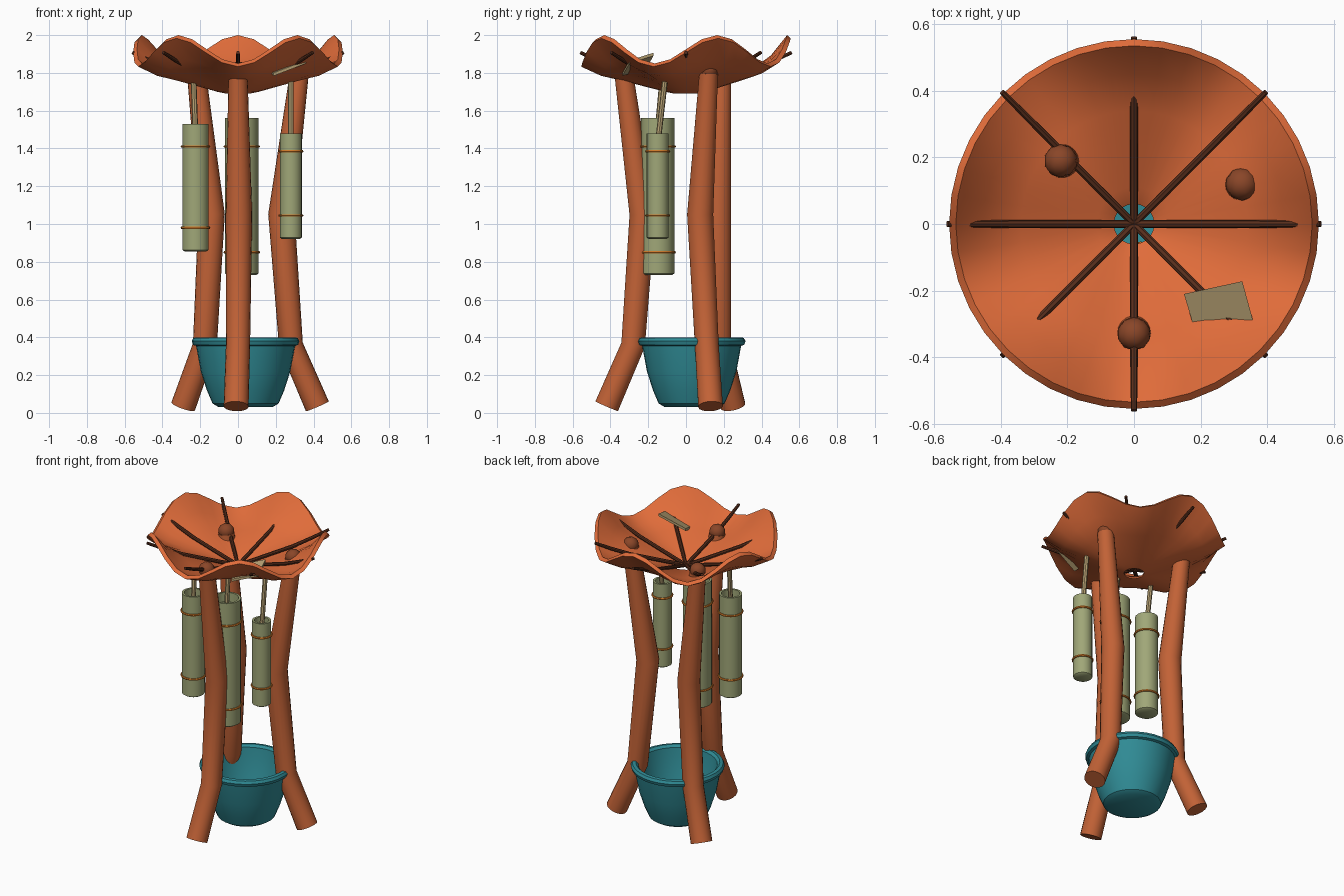
import bpy, bmesh, math
from mathutils import Vector, Matrix

if "Cube" in bpy.data.objects:
    bpy.data.objects.remove(bpy.data.objects["Cube"])


def mat(name, rgb):
    m = bpy.data.materials.new(name)
    lin = [(c / 255 / 12.92 if c < 11 else ((c / 255 + 0.055) / 1.055) ** 2.4) for c in rgb]
    m.diffuse_color = (*lin, 1)
    m.use_nodes = True
    m.node_tree.nodes["Principled BSDF"].inputs["Base Color"].default_value = m.diffuse_color
    return m


ORANGE = mat("canopy orange", (224, 108, 58))
WOOD = mat("leg wood", (194, 98, 54))
BROWN = mat("knob brown", (138, 70, 40))
DARK = mat("rib dark brown", (88, 46, 28))
TEAL = mat("basin teal", (48, 140, 150))
GREEN = mat("bamboo green", (160, 167, 120))
TIE = mat("tie amber", (205, 120, 40))
TAN = mat("tan", (184, 162, 116))


def finish(bm, name, material, angle=35):
    bmesh.ops.recalc_face_normals(bm, faces=bm.faces[:])
    me = bpy.data.meshes.new(name)
    bm.to_mesh(me)
    bm.free()
    me.materials.append(material)
    ob = bpy.data.objects.new(name, me)
    bpy.context.collection.objects.link(ob)
    bpy.ops.object.select_all(action='DESELECT')
    ob.select_set(True)
    bpy.context.view_layer.objects.active = ob
    bpy.ops.object.shade_smooth_by_angle(angle=math.radians(angle))
    return ob


def skin(bm, rings, caps=True, loop=False):
    """Bridge successive closed rings of vertices."""
    n = len(rings[0])
    pairs = list(zip(rings, rings[1:]))
    if loop:
        pairs.append((rings[-1], rings[0]))
    for a, b in pairs:
        for i in range(n):
            j = (i + 1) % n
            bm.faces.new((a[i], a[j], b[j], b[i]))
    if caps and not loop:
        bm.faces.new(rings[0])
        bm.faces.new(rings[-1])


def tube(name, pts, radii, material, sides=16):
    bm = bmesh.new()
    pts = [Vector(p) for p in pts]
    rings = []
    for k, p in enumerate(pts):
        d = (pts[min(k + 1, len(pts) - 1)] - pts[max(k - 1, 0)]).normalized()
        ref = Vector((0, 1, 0)) if abs(d.y) < 0.8 else Vector((1, 0, 0))
        u = d.cross(ref).normalized()
        v = d.cross(u)
        rings.append([bm.verts.new(p + radii[k] * (math.cos(a) * u + math.sin(a) * v))
                      for a in (2 * math.pi * i / sides for i in range(sides))])
    skin(bm, rings)
    return finish(bm, name, material)


def lathe(name, profile, material, centre=(0, 0), n=32, loop=False, wave=None):
    bm = bmesh.new()
    rings = []
    for r, z in profile:
        ring = []
        for i in range(n):
            a = 2 * math.pi * i / n
            dz = wave(r, a) if wave else 0
            ring.append(bm.verts.new((centre[0] + r * math.cos(a),
                                      centre[1] + r * math.sin(a), z + dz)))
        rings.append(ring)
    skin(bm, rings, loop=loop)
    return finish(bm, name, material)


# canopy: shallow dish with a drain hole and a five-wave rim
def ripple(r, a):
    f = max(0.0, min(1.0, (r - 0.15) / 0.385)) ** 2.5
    return 0.075 * f * math.sin(5 * a)


lathe("canopy", [(0.06, 1.70), (0.11, 1.735), (0.34, 1.80), (0.45, 1.853), (0.535, 1.925),
                 (0.555, 1.908), (0.45, 1.825), (0.34, 1.772), (0.11, 1.70), (0.06, 1.69)],
      ORANGE, n=40, loop=True, wave=ripple)

# eight ribs radiating over and through the canopy
for k in range(8):
    a = math.pi * k / 4
    tube("rib_%d" % k, [(r * math.cos(a), r * math.sin(a), z) for r, z in
                        ((0, 1.715), (0.11, 1.747), (0.34, 1.815), (0.46, 1.863), (0.56, 1.908))],
         [0.012, 0.012, 0.012, 0.011, 0.009], DARK, 8)

# three bent legs with knobs that poke through the canopy
LEGS = {
    "front_leg": [(-0.01, -0.42, 0.035), (0, -0.28, 0.36), (0.005, -0.23, 1.05), (0, -0.33, 1.80)],
    "left_leg": [(-0.29, 0.25, 0.035), (-0.175, 0.175, 0.36), (-0.14, 0.17, 1.05), (-0.22, 0.19, 1.80)],
    "right_leg": [(0.42, 0.13, 0.035), (0.28, 0.11, 0.36), (0.23, 0.075, 1.05), (0.325, 0.12, 1.80)],
}
for name, pts in LEGS.items():
    tube(name, pts, [0.066, 0.064, 0.07, 0.05], WOOD, 18)
    bm = bmesh.new()
    bmesh.ops.create_icosphere(bm, subdivisions=2, radius=0.05,
                               matrix=Matrix.Translation(Vector(pts[3]) + Vector((0, 0, 0.012))))
    finish(bm, name + "_knob", BROWN)

# hollow basin with a rolled lip
lathe("basin", [(0.145, 0.032), (0.175, 0.05), (0.205, 0.12), (0.237, 0.22), (0.262, 0.355),
                (0.278, 0.36), (0.285, 0.38), (0.276, 0.397), (0.255, 0.40), (0.24, 0.385),
                (0.232, 0.33), (0.205, 0.2), (0.165, 0.085), (0.13, 0.07)], TEAL, centre=(0.04, 0.03))

# hanging bamboo chimes: x, y, radius, bottom, top, tie heights, cord top
CHIMES = {
    "left_chime": (-0.225, -0.15, 0.07, 0.855, 1.53, (1.41, 0.98), (-0.235, -0.12, 1.76)),
    "middle_chime": (0.02, -0.15, 0.088, 0.73, 1.56, (1.41, 0.85), (0.02, -0.13, 1.72)),
    "right_chime": (0.28, -0.15, 0.058, 0.92, 1.48, (1.385, 1.045), (0.28, -0.11, 1.77)),
}
for name, (x, y, r, z0, z1, ties, end) in CHIMES.items():
    lathe(name, [(r - 0.012, z0), (r, z0 + 0.008), (r, z1), (r - 0.014, z1), (r - 0.014, z1 - 0.06)],
          GREEN, centre=(x, y), n=20)
    tube(name + "_cord", [(x, y, z1 - 0.06), end], [0.015, 0.015], TAN, 8)
    for k, z in enumerate(ties):
        prof = [(r + 0.002 + 0.007 * math.cos(t), z + 0.007 * math.sin(t))
                for t in (math.pi * i / 3 for i in range(6))]
        lathe("%s_tie_%d" % (name, k), prof, TIE, centre=(x, y), n=20, loop=True)

# loose tilted board lying in the canopy
bm = bmesh.new()
rings = [[bm.verts.new((x, y, 1.845 + 0.3 * (x - 0.25) + 0.4 * (y + 0.25) + dz))
          for x, y in ((0.15, -0.21), (0.325, -0.172), (0.36, -0.30), (0.188, -0.337))]
         for dz in (-0.008, 0.008)]
skin(bm, rings)
finish(bm, "loose_board", TAN)
